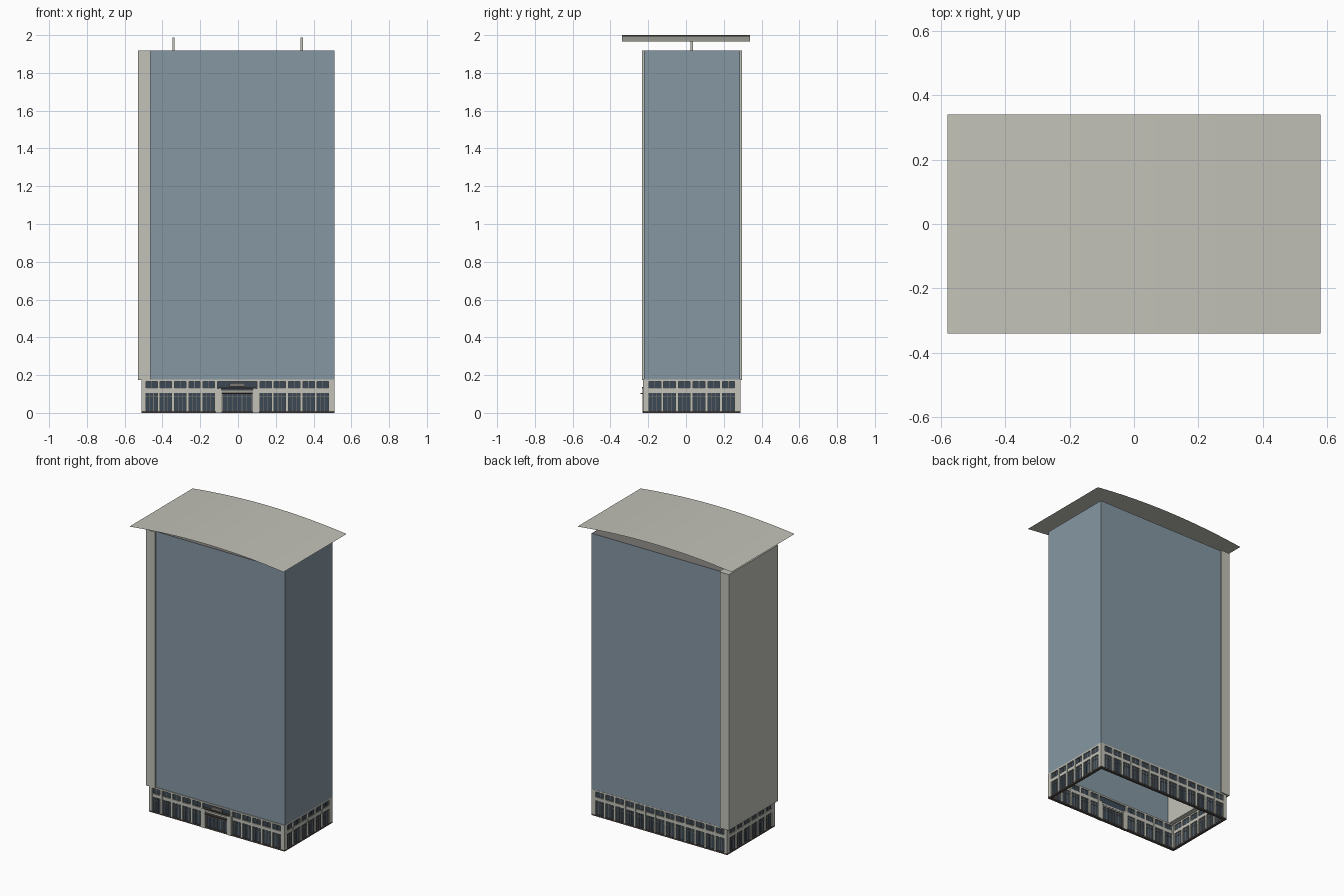
import bpy
import bmesh
from mathutils import Vector

cube = bpy.data.objects.get("Cube")
if cube:
    bpy.data.objects.remove(cube, do_unlink=True)


def material(name, r, g, b):
    m = bpy.data.materials.new(name)
    m.use_nodes = True
    m.diffuse_color = (r, g, b, 1)
    shader = next(n for n in m.node_tree.nodes if n.type == 'BSDF_PRINCIPLED')
    shader.inputs["Base Color"].default_value = (r, g, b, 1)
    return m


concrete = material("pale concrete", 0.54, 0.54, 0.48)
curtain = material("blue grey glass", 0.24, 0.31, 0.37)
window = material("dark window glass", 0.045, 0.065, 0.09)
frame = material("grey window frame", 0.2, 0.19, 0.17)
plinth = material("dark brown stone", 0.085, 0.07, 0.06)
deck = material("roof deck grey", 0.19, 0.185, 0.175)

# Each part collects boxes in its own mesh
parts = {}


def box(part, mat, lo, hi):
    bm, _ = parts.setdefault(part, (bmesh.new(), mat))
    made = bmesh.ops.create_cube(bm, size=1)["verts"]
    lo, hi = Vector(lo), Vector(hi)
    for v in made:
        v.co = (lo + hi) / 2 + v.co * (hi - lo)
    return made


X0, X1, Y0, Y1 = -0.512, 0.51, -0.227, 0.288
BASE, TOP = 0.177, 1.918


class Wall:
    """One podium wall: u runs along it, depth goes inward from its face."""

    def __init__(self, name, axis, face, sign, start, end):
        self.name, self.axis, self.face, self.sign = name, axis, face, sign
        self.start, self.end = start, end

    def bar(self, part, mat, u0, u1, d0, d1, z0, z1):
        p, q = sorted((self.face - self.sign * d0, self.face - self.sign * d1))
        if self.axis == 'x':
            lo, hi = (u0, p, z0), (u1, q, z1)
        else:
            lo, hi = (p, u0, z0), (q, u1, z1)
        box(self.name + "_" + part, mat, lo, hi)

    def shell(self):
        s, e = self.start, self.end
        self.bar("glazing", window, s + 0.008, e - 0.008, 0.008, 0.011, 0, BASE)
        self.bar("plinth", plinth, s, e, 0, 0.018, 0, 0.01)
        self.bar("cornice", concrete, s, e, 0, 0.018, 0.166, BASE)

    def run(self, first, last, count):
        """Piers, bands and glazing bars for a row of equal bays."""
        step = (last - first) / count
        self.bar("band", concrete, first, last, 0.001, 0.017, 0.106, 0.129)
        for i in range(count + 1):
            u = first + i * step
            self.bar("piers", concrete, u - 0.0075, u + 0.0075, 0, 0.018, 0.01, 0.17)
        for i in range(count):
            u = first + (i + 0.5) * step
            for off in (-0.01, 0.01):
                self.bar("window_bars", frame, u + off - 0.0015, u + off + 0.0015,
                         0.005, 0.014, 0.01, 0.106)
            self.bar("window_bars", frame, u - 0.031, u + 0.031, 0.005, 0.014, 0.084, 0.087)
            self.bar("window_bars", frame, u - 0.0015, u + 0.0015, 0.005, 0.014, 0.129, 0.166)
            self.bar("window_bars", frame, u - 0.031, u + 0.031, 0.005, 0.014, 0.129, 0.132)


# Podium walls
front = Wall("front", 'x', Y0, -1, X0, X1)
back = Wall("back", 'x', Y1, 1, X0, X1)
left = Wall("left", 'y', X1, 1, Y0, Y1)
right = Wall("right", 'y', X0, -1, Y0, Y1)
for wall in (front, back, left, right):
    wall.shell()
front.run(-0.495, -0.117, 5)
front.run(0.108, 0.487, 5)
back.run(-0.495, 0.487, 13)
for wall in (left, right):
    wall.run(-0.204, 0.264, 6)
for x in (X0, X1 - 0.022):
    for y in (Y0, Y1 - 0.022):
        box("corner_piers", concrete, (x, y, 0.01), (x + 0.022, y + 0.022, 0.17))

# Main entrance: side pillars, stepped frame, doors, canopy and sign panel
for a, b in ((-0.117, -0.088), (0.08, 0.11)):
    front.bar("entrance_pillars", concrete, a, b, -0.003, 0.018, 0, 0.13)
front.bar("entrance_lintel", concrete, -0.088, 0.08, -0.002, 0.015, 0.113, 0.122)
front.bar("entrance_frame", frame, -0.088, 0.08, 0.002, 0.014, 0.1, 0.113)
for a in (-0.088, 0.072):
    front.bar("entrance_frame", frame, a, a + 0.008, 0.002, 0.014, 0.01, 0.1)
for i in range(1, 6):
    u = -0.08 + i * 0.0253
    front.bar("door_bars", frame, u - 0.0015, u + 0.0015, 0.004, 0.014, 0.01, 0.1)
front.bar("door_bars", frame, -0.08, 0.072, 0.004, 0.014, 0.083, 0.087)
front.bar("entrance_canopy", plinth, -0.084, 0.076, -0.013, 0.01, 0.1, 0.106)
front.bar("upper_canopy", plinth, -0.1, 0.092, -0.006, 0.01, 0.13, 0.137)
front.bar("entrance_panel", frame, -0.045, 0.037, 0, 0.01, 0.14, 0.158)

# Glass tower, open underneath, with a deck on top
box("glass_tower", curtain, (-0.47, -0.222, BASE), (X1, 0.287, TOP))
tower = parts["glass_tower"][0]
ends = [f for f in tower.faces if abs(f.normal.z) > 0.9 or f.normal.x < -0.9]
tower.normal_update()
ends = [f for f in tower.faces if abs(f.normal.z) > 0.9 or f.normal.x < -0.9]
bmesh.ops.delete(tower, geom=ends, context='FACES')
box("roof_deck", deck, (-0.47, -0.221, TOP - 0.006), (X1 - 0.001, 0.286, TOP - 0.001))

# Concrete end slab and roof posts
box("end_slab", concrete, (-0.53, -0.233, BASE - 0.002), (-0.462, 0.296, TOP))
for x in (-0.342, 0.338):
    box("roof_posts", concrete, (x - 0.006, 0.024, TOP - 0.003), (x + 0.006, 0.036, 1.987))

# Curved sheet roof
roof = bmesh.new()
SEGMENTS = 16
rows = []
for i in range(SEGMENTS + 1):
    t = 2 * i / SEGMENTS - 1
    z = 2 - 0.035 * t * t
    rows.append([roof.verts.new((0.58 * t, y, z)) for y in (-0.34, 0.34)])
for (a, b), (c, d) in zip(rows, rows[1:]):
    roof.faces.new((a, c, d, b)).smooth = True
parts["curved_roof"] = (roof, concrete)

# Turn every collected part into an object
for name, (bm, mat) in parts.items():
    mesh = bpy.data.meshes.new(name)
    bm.to_mesh(mesh)
    bm.free()
    mesh.materials.append(mat)
    bpy.context.collection.objects.link(bpy.data.objects.new(name, mesh))
